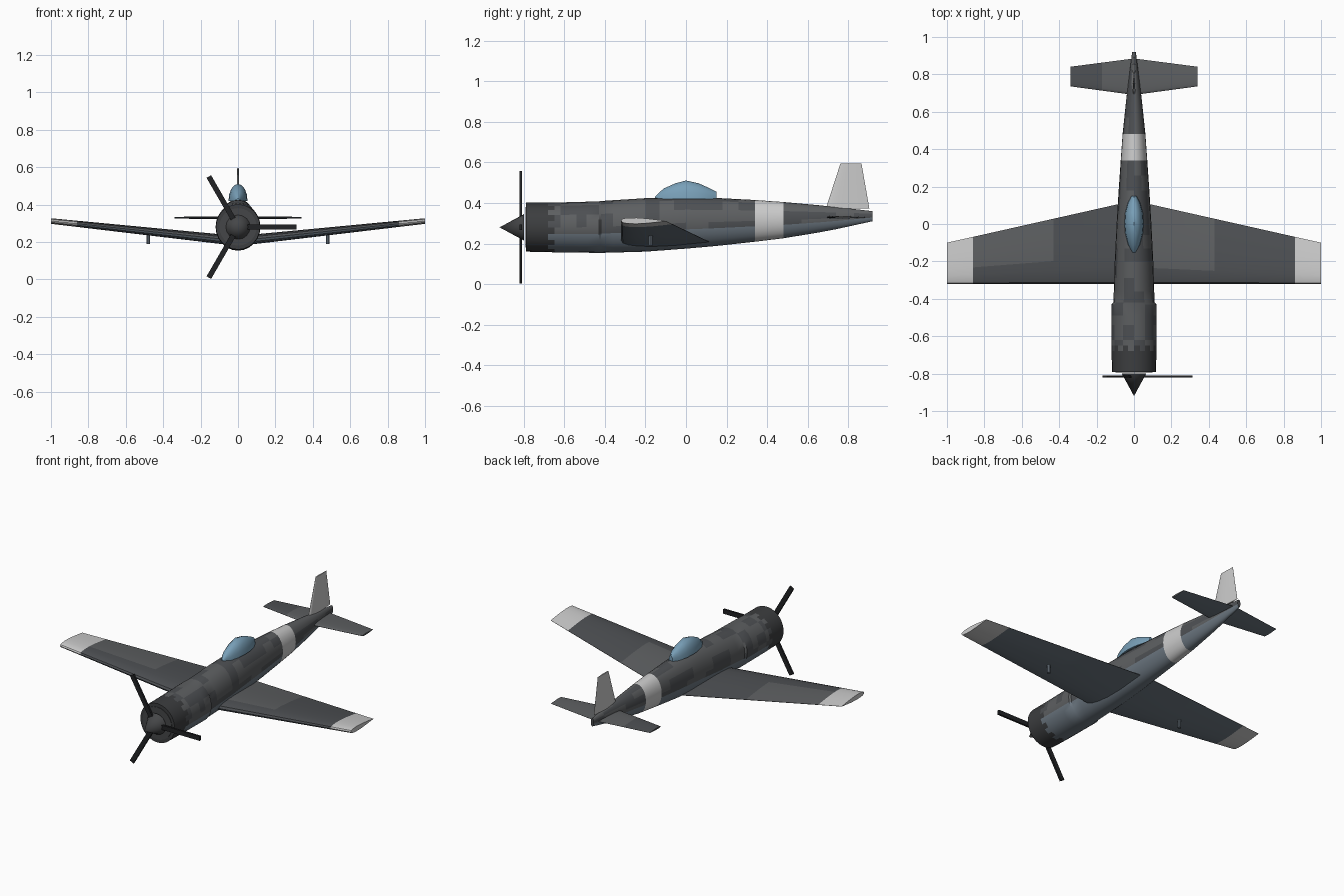
import bpy, bmesh, math, random
from mathutils import Matrix, Vector

if "Cube" in bpy.data.objects:
    bpy.data.objects.remove(bpy.data.objects["Cube"])

random.seed(4)
COLORS = {
    "dark_grey": (0.075, 0.08, 0.087), "mid_grey": (0.11, 0.115, 0.12),
    "nose_grey": (0.045, 0.047, 0.05), "belly_blue": (0.15, 0.185, 0.22),
    "white_band": (0.6, 0.6, 0.58), "glass_blue": (0.19, 0.35, 0.48),
    "prop_black": (0.015, 0.016, 0.018), "spinner_grey": (0.06, 0.062, 0.065),
}
NAMES = list(COLORS)
MATS = []
for n, c in COLORS.items():
    m = bpy.data.materials.new(n)
    m.diffuse_color = (*c, 1)
    m.use_nodes = True
    m.node_tree.nodes["Principled BSDF"].inputs["Base Color"].default_value = m.diffuse_color
    MATS.append(m)


def finish(name, bm, paint, angle=35):
    """Turn a bmesh into an object; paint(face) gives a colour name."""
    bmesh.ops.recalc_face_normals(bm, faces=bm.faces)
    bm.normal_update()
    for f in bm.faces:
        f.smooth = True
        f.material_index = NAMES.index(paint(f) if callable(paint) else paint)
    me = bpy.data.meshes.new(name)
    bm.to_mesh(me)
    bm.free()
    for m in MATS:
        me.materials.append(m)
    me.set_sharp_from_angle(angle=math.radians(angle))
    ob = bpy.data.objects.new(name, me)
    bpy.context.collection.objects.link(ob)
    return ob


def loft(name, rings, paint, angle=35):
    """Skin closed rings of equal length and cap both ends."""
    bm = bmesh.new()
    vs = [[bm.verts.new(p) for p in r] for r in rings]
    n = len(vs[0])
    for a, b in zip(vs, vs[1:]):
        for i in range(n):
            j = (i + 1) % n
            bm.faces.new((a[i], a[j], b[j], b[i]))
    bm.faces.new(vs[0])
    bm.faces.new(vs[-1])
    return finish(name, bm, paint, angle)


def interp(table, y):
    for a, b in zip(table, table[1:]):
        if a[0] <= y <= b[0]:
            t = (y - a[0]) / (b[0] - a[0])
            return [p + (q - p) * t for p, q in zip(a, b)]
    return table[-1]


# Fuselage stations: y, bottom z, top z, half width
BODY = [(-0.79, 0.16, 0.402, 0.118), (-0.66, 0.157, 0.402, 0.12), (-0.43, 0.154, 0.408, 0.12),
        (-0.42, 0.154, 0.41, 0.11), (-0.2, 0.16, 0.424, 0.103), (0, 0.175, 0.431, 0.093),
        (0.15, 0.188, 0.425, 0.084), (0.34, 0.209, 0.415, 0.071), (0.48, 0.226, 0.405, 0.061),
        (0.7, 0.262, 0.385, 0.038), (0.92, 0.31, 0.36, 0.01)]
SIDES = 24
ys = [-0.79, -0.72, -0.68, -0.65, -0.62, -0.54, -0.49, -0.43, -0.42, -0.36, -0.29, -0.2, -0.13,
      -0.06, 0, 0.05, 0.11, 0.18, 0.26, 0.34, 0.41, 0.48, 0.57, 0.65, 0.74, 0.83, 0.92]
rings = []
for y in ys:
    _, lo, hi, w = interp(BODY, y)
    rings.append([(w * math.cos(a), y, (lo + hi) / 2 + (hi - lo) / 2 * math.sin(a))
                  for a in (math.tau * k / SIDES for k in range(SIDES))])
patches = {}


def paint_body(f):
    c = f.calc_center_median()
    _, lo, hi, w = interp(BODY, c.y)
    if c.y < -0.68:
        return "nose_grey"
    ang = math.atan2((c.z - (lo + hi) / 2) / (hi - lo) * 2 * w, c.x)
    k = int(ang / math.tau * SIDES + SIDES) % SIDES
    if c.y < -0.65 and k % 2:
        return "nose_grey"
    if 0.34 < c.y < 0.48:
        return "white_band"
    if c.z < (lo + hi) / 2 - 0.13 * (hi - lo):
        return "belly_blue"
    key = (round(c.y, 2), k // 2)
    patches.setdefault(key, random.choice(("dark_grey", "mid_grey")))
    return patches[key]


loft("fuselage", rings, paint_body)

# Nose disc inside the cowl rim
bm = bmesh.new()
bmesh.ops.create_cone(bm, cap_ends=True, segments=24, radius1=0.1, radius2=0.1, depth=0.006,
                      matrix=Matrix.Translation((0, -0.79, 0.281)) @ Matrix.Rotation(math.pi / 2, 4, 'X'))
finish("engine_face", bm, "spinner_grey")

# Aerofil section: chord fraction, share of half thickness
FOIL = [(0, 0), (0.02, 0.5), (0.08, 0.8), (0.2, 0.97), (0.35, 1), (0.6, 0.75), (0.8, 0.4), (1, 0.04)]


def section(y0, y1, half):
    pts = FOIL + [(c, -t) for c, t in FOIL[:0:-1]]
    return [(y0 + (y1 - y0) * c, half * t) for c, t in pts]


# Wing, tip to tip with dihedral
def paint_wing(f):
    c = f.calc_center_median()
    if abs(c.x) > 0.86:
        return "white_band"
    if f.normal.z < 0:
        return "belly_blue"
    if c.y > -0.22 and (c.x < -0.43 or 0 < c.x < 0.43):
        return "mid_grey"
    return "dark_grey"


rings = []
for x in (-1, -0.86, -0.43, 0, 0.43, 0.86, 1):
    t = abs(x)
    zc = 0.207 + 0.106 * t
    rings.append([(x, y, zc + h - 0.008 * (y + 0.32)) for y, h in
                  section(-0.32, 0.125 - 0.225 * t, 0.027 - 0.012 * t)])
loft("wing", rings, paint_wing)

# Tailplane
rings = [[(x, y, 0.33 + h) for y, h in section(0.69 + 0.135 * abs(x), 0.885 - 0.13 * abs(x), 0.007 - 0.006 * abs(x))]
         for x in (-0.34, -0.17, 0, 0.17, 0.34)]
loft("tailplane", rings,
     lambda f: "belly_blue" if f.normal.z < 0 else
     ("mid_grey" if f.calc_center_median().x > -0.17 else "dark_grey"))

# Tail fin
loft("tail_fin", [[(h, y, z) for y, h in section(y0, y1, t)] for z, y0, y1, t in
                  ((0.372, 0.69, 0.905, 0.009), (0.595, 0.762, 0.866, 0.004))], "white_band")

# Canopy: arched sections along the cockpit (y, top z, half width)
rings = []
for y, top, w in ((-0.153, 0.432, 0.008), (-0.11, 0.472, 0.032), (-0.05, 0.498, 0.047), (0, 0.511, 0.051),
                  (0.06, 0.498, 0.047), (0.11, 0.476, 0.034), (0.15, 0.456, 0.014)):
    rings.append([(w * math.cos(a), y, 0.42 + (top - 0.42) * math.sin(a))
                  for a in (math.pi * k / 8 for k in range(9))])
loft("canopy", rings, "glass_blue")

# Propeller spinner
bm = bmesh.new()
bmesh.ops.create_cone(bm, cap_ends=True, segments=16, radius1=0.065, radius2=0.0, depth=0.12,
                      matrix=Matrix.Translation((0, -0.86, 0.28)) @ Matrix.Rotation(math.pi / 2, 4, 'X'))
finish("spinner", bm, "spinner_grey")

# Three propeller blades
for i in range(3):
    bm = bmesh.new()
    bmesh.ops.create_cube(bm, size=1, matrix=Matrix.Translation((0, -0.816, 0.28))
                          @ Matrix.Rotation(math.tau * i / 3, 4, 'Y')
                          @ Matrix.Translation((0.156, 0, 0)) @ Matrix.Diagonal((0.312, 0.012, 0.028, 1)))
    finish(f"propeller_blade_{i + 1}", bm, "prop_black")

# Small pegs under the wings
for side, x in (("left", -0.48), ("right", 0.48)):
    bm = bmesh.new()
    bmesh.ops.create_cone(bm, cap_ends=True, segments=10, radius1=0.011, radius2=0.011, depth=0.065,
                          matrix=Matrix.Translation((x, -0.175, 0.2225)))
    finish(f"{side}_wing_peg", bm, "belly_blue")
